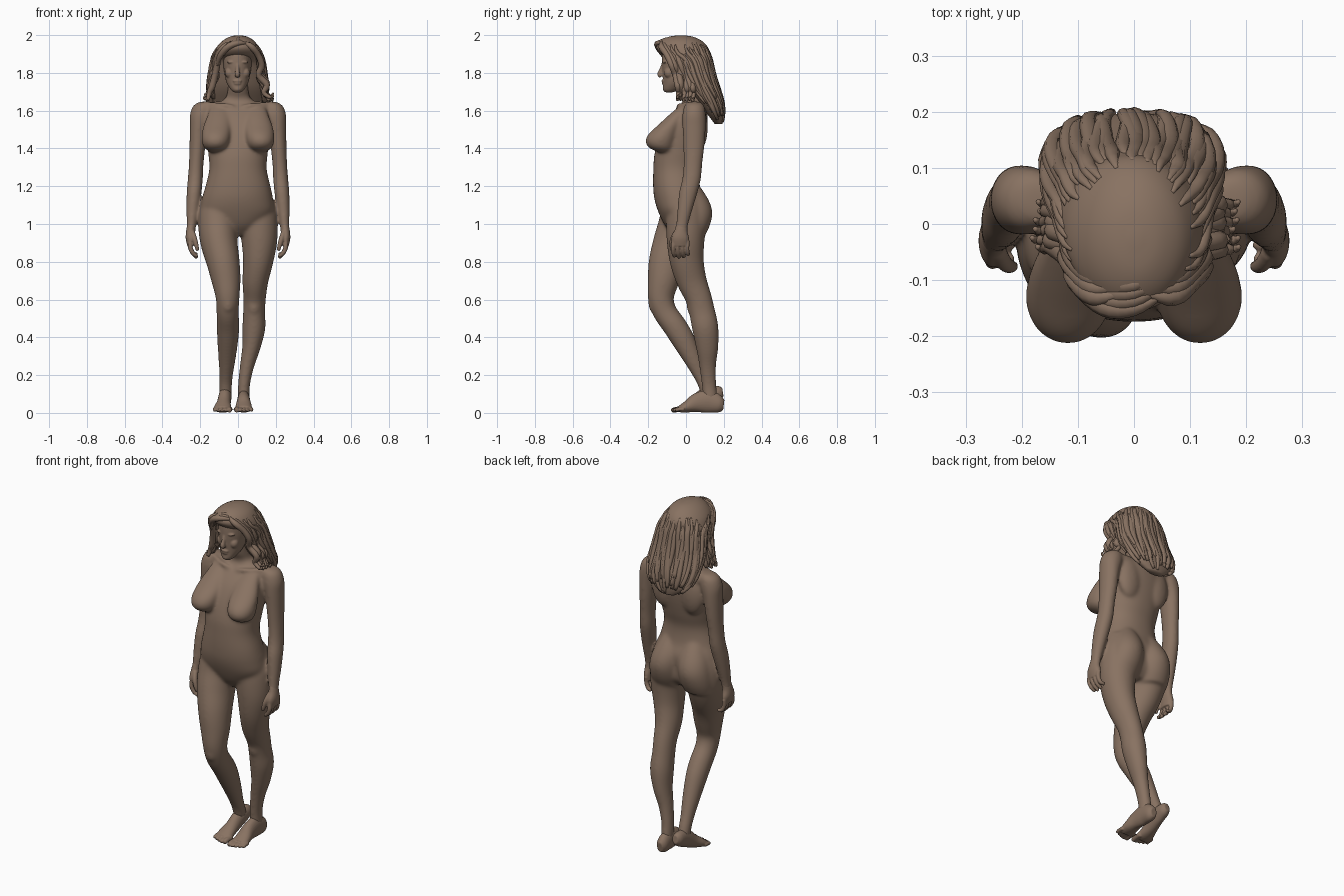
import bpy, bmesh, math, random
from mathutils import Vector, Matrix

random.seed(4)
clay = bpy.data.materials.new("brown_clay")
clay.diffuse_color = (0.25, 0.17, 0.122, 1)


def spline(rows, sub=4):
    """Smooth interpolation through rows of numbers."""
    out = []
    for i in range(len(rows) - 1):
        p0, p1, p2 = rows[max(i - 1, 0)], rows[i], rows[i + 1]
        p3 = rows[min(i + 2, len(rows) - 1)]
        for k in range(sub):
            t = k / sub
            out.append(tuple(0.5 * (2 * b + (c - a) * t + (2 * a - 5 * b + 4 * c - d) * t * t
                                    + (3 * b - a - 3 * c + d) * t ** 3)
                             for a, b, c, d in zip(p0, p1, p2, p3)))
    return out + [tuple(rows[-1])]


def loft(bm, rows, n=24, flat=False, e=2.0, sub=4, ref=(1, 0, 0)):
    """Closed tube through rows (x, y, z, width radius, depth radius)."""
    rows = spline(rows, sub)
    pts = [Vector(r[:3]) for r in rows]
    rings, faces = [], []
    for i, r in enumerate(rows):
        U, V = Vector(ref), Vector((0, 1, 0))
        if not flat:
            T = (pts[min(i + 1, len(pts) - 1)] - pts[max(i - 1, 0)]).normalized()
            U = (U - T * U.dot(T)).normalized()
            V = T.cross(U)
        ring = []
        for k in range(n):
            c, s = math.cos(k * math.tau / n), math.sin(k * math.tau / n)
            c = math.copysign(abs(c) ** (2 / e), c)
            s = math.copysign(abs(s) ** (2 / e), s)
            ring.append(bm.verts.new(pts[i] + U * c * max(r[3], .002) + V * s * max(r[4], .002)))
        rings.append(ring)
    for a, b in zip(rings, rings[1:]):
        for k in range(n):
            faces.append(bm.faces.new((a[k], a[(k + 1) % n], b[(k + 1) % n], b[k])))
    faces.append(bm.faces.new(rings[0][::-1]))
    faces.append(bm.faces.new(rings[-1]))
    bmesh.ops.recalc_face_normals(bm, faces=faces)


def blob(bm, c, r):
    m = Matrix.Translation(c) @ Matrix.Diagonal((*r, 1))
    bmesh.ops.create_uvsphere(bm, u_segments=28, v_segments=18, radius=1, matrix=m)


def finish(bm, name, voxel=0, soften=0):
    me = bpy.data.meshes.new(name)
    for f in bm.faces:
        f.smooth = True
    bm.to_mesh(me)
    bm.free()
    me.materials.append(clay)
    ob = bpy.data.objects.new(name, me)
    bpy.context.collection.objects.link(ob)
    if voxel:  # fuse the overlapping volumes and soften the seams
        rm = ob.modifiers.new("blend", 'REMESH')
        rm.mode, rm.voxel_size, rm.use_smooth_shade = 'VOXEL', voxel, True
        sm = ob.modifiers.new("soften", 'SMOOTH')
        sm.factor, sm.iterations = .5, soften


core, head, ends, hair = (bmesh.new() for _ in range(4))

# torso and neck
loft(core, [(0, -.005, .94, .05, .06), (0, -.01, .99, .13, .10), (-.003, -.025, 1.06, .19, .12),
            (-.003, -.035, 1.13, .189, .132), (0, -.05, 1.20, .172, .124), (0, -.053, 1.29, .152, .12),
            (0, -.04, 1.37, .157, .127), (0, -.018, 1.46, .168, .124), (0, .005, 1.54, .175, .11),
            (0, .025, 1.60, .165, .085), (0, .033, 1.635, .12, .06), (0, .035, 1.665, .068, .052),
            (0, .015, 1.71, .055, .051), (0, .0, 1.77, .05, .05)], 48, True, 2.2)

# head
loft(head, [(-.003, -.09, 1.697, .018, .02), (-.003, -.078, 1.712, .036, .043), (-.003, -.055, 1.75, .058, .066),
            (-.003, -.035, 1.80, .069, .09), (-.003, -.022, 1.86, .076, .106), (-.003, -.015, 1.92, .074, .105),
            (-.003, -.01, 1.965, .05, .07)], 40, True, 2.1)
# nose, lips, chin
loft(head, [(-.003, -.118, 1.852, .009, .01), (-.003, -.128, 1.82, .01, .012),
            (-.003, -.137, 1.792, .014, .016), (-.003, -.13, 1.782, .012, .01)], 12)
blob(head, (-.003, -.119, 1.757), (.024, .011, .007))
blob(head, (-.003, -.117, 1.744), (.02, .011, .008))
blob(head, (-.003, -.106, 1.715), (.022, .017, .015))

for s in (-1, 1):
    # brow, eye and cheek
    blob(head, (s * .03 - .003, -.111, 1.857), (.026, .014, .008))
    blob(head, (s * .029 - .003, -.107, 1.834), (.015, .011, .007))
    blob(head, (s * .042 - .003, -.09, 1.80), (.024, .026, .028))
    # chest
    loft(core, [(s * .1, -.01, 1.62, .045, .03), (s * .1, -.048, 1.575, .062, .045),
                (s * .108, -.085, 1.525, .074, .062), (s * .115, -.12, 1.475, .077, .08),
                (s * .118, -.135, 1.435, .074, .08), (s * .118, -.13, 1.402, .06, .065),
                (s * .116, -.11, 1.38, .03, .035)], 28, True)
    # shoulder slope, shoulder blade, collar bone
    blob(core, (s * .105, .04, 1.607), (.12, .058, .042))
    blob(core, (s * .09, .07, 1.51), (.075, .045, .12))
    loft(core, [(s * .02, -.04, 1.618, .012, .012), (s * .08, -.035, 1.63, .012, .012),
                (s * .17, .015, 1.635, .013, .013)], 12, ref=(0, 0, 1))
    # buttock
    loft(core, [(s * .07, .01, 1.22, .05, .05), (s * .082, .033, 1.13, .082, .086),
                (s * .091, .04, 1.06, .093, .1), (s * .097, .032, .99, .094, .094),
                (s * .103, .016, .93, .085, .08)], 28, True)
    # arm
    loft(core, [(s * .172, .045, 1.648, .028, .03), (s * .184, .044, 1.628, .052, .052),
                (s * .195, .043, 1.58, .06, .062), (s * .207, .043, 1.52, .049, .062),
                (s * .214, .042, 1.42, .043, .057), (s * .221, .037, 1.32, .039, .05),
                (s * .226, .03, 1.24, .04, .05), (s * .232, .013, 1.17, .04, .05),
                (s * .24, -.005, 1.08, .034, .041), (s * .246, -.02, 1.0, .026, .033),
                (s * .25, -.027, .955, .025, .034)], 28, True)
    # palm
    loft(ends, [(s * .246, -.02, 1.0, .022, .03), (s * .25, -.026, .965, .024, .034),
                (s * .252, -.03, .925, .025, .047), (s * .248, -.03, .885, .02, .045)], 24)
    # fingers and thumb
    for k in range(4):
        y, low = -.066 + k * .025, (.828, .82, .824, .84)[k]
        loft(ends, [(s * .252, y, .91, .012, .012), (s * .252, y - .003, .875, .0125, .0115),
                    (s * .238, y, .845, .012, .011), (s * .216, y + .005, low, .009, .009)], 12)
    loft(ends, [(s * .242, -.05, .955, .015, .016), (s * .23, -.07, .92, .014, .015),
                (s * .22, -.076, .885, .012, .012), (s * .214, -.074, .858, .008, .008)], 12)

# bent leg
loft(core, [(-.085, -.02, 1.16, .085, .09), (-.098, -.022, 1.07, .105, .11), (-.106, -.03, .99, .105, .118),
            (-.1, -.06, .9, .098, .115), (-.079, -.098, .8, .088, .1), (-.063, -.12, .7, .077, .084),
            (-.055, -.133, .61, .063, .069), (-.055, -.112, .535, .059, .064), (-.053, -.06, .46, .06, .064),
            (-.054, -.017, .39, .056, .062), (-.058, .035, .29, .046, .05), (-.063, .078, .2, .036, .039),
            (-.065, .1, .15, .034, .037), (-.066, .115, .1, .033, .037)], 32)
# straight leg
loft(core, [(.085, -.01, 1.16, .085, .085), (.098, -.002, 1.07, .105, .1), (.108, .0, .99, .103, .105),
            (.113, -.002, .9, .094, .099), (.106, .005, .8, .08, .09), (.092, .03, .7, .069, .08),
            (.088, .066, .61, .06, .07), (.085, .085, .535, .058, .069), (.084, .102, .45, .061, .07),
            (.071, .112, .35, .049, .06), (.048, .115, .25, .038, .045), (.032, .122, .15, .032, .039),
            (.03, .13, .07, .031, .039)], 32)
# knee caps
blob(core, (-.053, -.165, .575), (.036, .034, .05))
blob(core, (.085, .032, .565), (.034, .028, .05))

# feet: flat one and one with a raised heel
loft(ends, [(.03, .2, .042, .018, .028), (.03, .175, .046, .032, .046), (.03, .12, .06, .034, .06),
            (.03, .06, .054, .036, .052), (.03, .01, .034, .043, .033), (.03, -.035, .019, .044, .018)], 24)
loft(ends, [(-.066, .195, .11, .017, .024), (-.066, .17, .105, .031, .04), (-.068, .11, .088, .034, .05),
            (-.075, .05, .052, .037, .038), (-.081, .0, .028, .046, .027), (-.082, -.03, .018, .046, .017)], 24)
for cx, s, y in ((.03, 1, -.03), (-.082, -1, -.018)):
    for k in range(5):
        x = cx + s * (-.037 + k * .0195)
        r = .0145 if k == 0 else .0105
        tip = y - (.047, .05, .044, .036, .026)[k]
        loft(ends, [(x, y + .02, .02, r, r), (x, (y + tip) / 2, .018, r, r), (x, tip, .012, r * .8, r * .8)], 12)

finish(core, "torso_arms_and_legs", .006, 35)
finish(head, "head", .004, 5)
finish(ends, "hands_and_feet", .004, 4)

# hair mass: cap on the skull, falling down the back
hair_rows = [(.003, -.025, 1.999, .008, .01), (.003, -.027, 1.992, .045, .062), (.002, -.025, 1.97, .083, .108),
             (-.002, -.02, 1.935, .112, .136), (-.003, -.003, 1.9, .126, .128), (-.003, .032, 1.865, .132, .1),
             (-.003, .054, 1.8, .138, .088), (-.003, .085, 1.72, .145, .08), (-.003, .13, 1.64, .14, .062),
             (0, .158, 1.575, .11, .04), (0, .172, 1.53, .05, .02)]
loft(hair, hair_rows, 48, True)

# wavy locks following the hair mass
dense = spline(hair_rows, 3)
for i in range(42):
    a0 = math.radians(-25 + 230 * i / 41 + random.uniform(-3, 3))
    ph, amp = random.uniform(0, 6.3), random.uniform(.05, .14)
    first, last = random.randint(7, 13), random.randint(24, len(dense) - 2)
    path = []
    for j in range(first, last + 1, 2):
        t = (j - first) / (last - first)
        x, y, z, rx, ry = dense[j]
        a = a0 + amp * t * math.sin(ph + 6 * t)
        k = .97 + .09 * t + .06 * t * math.sin(ph * 2 + 6 * t)
        w = .005 + .011 * math.sin(math.pi * min(1, t * .95)) ** .7
        path.append((x + rx * k * math.cos(a), y + ry * k * math.sin(a), z, w, w * .8))
    loft(hair, path, 8, sub=2)

# locks framing the face and curling on the shoulders
for s in (-1, 1):
    for i in range(6):
        d, q, w = i * .016, random.uniform(-.012, .012), .017
        g = random.uniform(-.015, .015)
        loft(hair, [(s * .025, -.125 + d, 1.965, .006, .006), (s * .07, -.13 + d, 1.94, w, w),
                    (s * .106, -.1 + d, 1.895, w, w), (s * (.118 + q), -.075 + d, 1.84, w, w),
                    (s * (.118 - q), -.055 + d, 1.785 + g, w, w), (s * (.145 + q), -.045 + d, 1.735 + g, w, w),
                    (s * (.145 - q), -.04 + d, 1.695, .013, .013), (s * (.168 + q), -.045 + d, 1.667 + g, .009, .009),
                    (s * (.18 + q), -.04 + d, 1.682 + g, .004, .004)], 8)
# fringe swept across from the parting
for i in range(4):
    d = i * .014
    loft(hair, [(.045, -.13 + d, 1.957, .006, .006), (.0, -.15 + d, 1.957 + d * .4, .014, .014),
                (-.05, -.148 + d, 1.94, .018, .018), (-.095, -.113 + d, 1.89, .016, .016),
                (-.11, -.085 + d, 1.84, .007, .007)], 8, ref=(0, 0, 1))
finish(hair, "hair")
